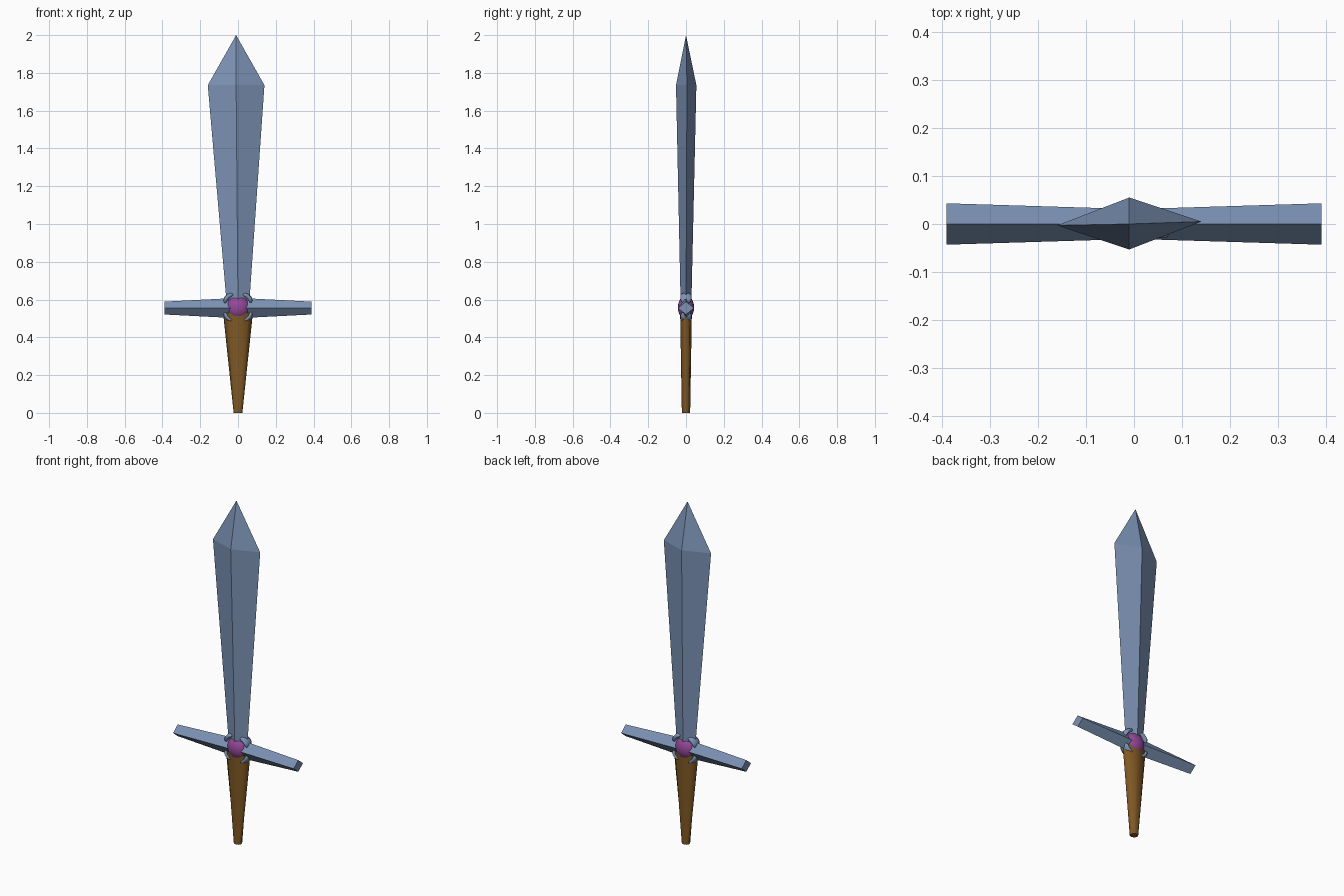
import bpy, bmesh, math
from mathutils import Vector

if "Cube" in bpy.data.objects:
    bpy.data.objects.remove(bpy.data.objects["Cube"], do_unlink=True)


def material(name, rgb):
    m = bpy.data.materials.new(name)
    m.use_nodes = True
    m.diffuse_color = (*rgb, 1)
    m.node_tree.nodes["Principled BSDF"].inputs["Base Color"].default_value = (*rgb, 1)
    return m


steel = material("blue steel", (0.20, 0.29, 0.46))
wood = material("brown grip", (0.22, 0.10, 0.018))
purple = material("purple gem", (0.30, 0.065, 0.32))


def loft(name, rings, mat, tip=None, smooth=False):
    """Skin a row of equal rings, capping the ends or closing to a tip."""
    bm = bmesh.new()
    loops = [[bm.verts.new(p) for p in ring] for ring in rings]
    n = len(loops[0])
    for a, b in zip(loops, loops[1:]):
        for i in range(n):
            j = (i + 1) % n
            bm.faces.new((a[i], a[j], b[j], b[i]))
    bm.faces.new(loops[0])
    if tip:
        top = bm.verts.new(tip)
        for i in range(n):
            bm.faces.new((loops[-1][i], loops[-1][(i + 1) % n], top))
    else:
        bm.faces.new(loops[-1])
    bmesh.ops.recalc_face_normals(bm, faces=bm.faces)
    mesh = bpy.data.meshes.new(name)
    bm.to_mesh(mesh)
    bm.free()
    mesh.materials.append(mat)
    obj = bpy.data.objects.new(name, mesh)
    bpy.context.collection.objects.link(obj)
    if smooth:
        for p in mesh.polygons:
            p.use_smooth = len(p.vertices) == 4
    return obj


def oval(z, rx, ry, n):
    return [(rx * math.cos(math.tau * i / n), ry * math.sin(math.tau * i / n), z) for i in range(n)]


def guard_ring(x, ry, rz):
    return [(x, ry, MID), (x, 0, MID + rz), (x, -ry, MID), (x, 0, MID - rz)]


MID = 0.555

# Blade: diamond section, widening to the shoulders, then a point
shoulder = [(0.14, 0.005, 1.735), (-0.01, 0.055, 1.735), (-0.16, -0.003, 1.735), (-0.01, -0.053, 1.735)]
loft("blade", [oval(MID, 0.058, 0.028, 4), shoulder], steel, tip=(-0.01, 0, 2))

# Crossguard: diamond bar, flaring in depth and thinning in height
loft("crossguard", [guard_ring(-0.39, 0.043, 0.034), guard_ring(0, 0.031, 0.054),
                    guard_ring(0.39, 0.043, 0.034)], steel)

# Grip: tapered oval handle
loft("grip", [oval(0, 0.023, 0.022, 8), oval(0.53, 0.079, 0.031, 8)], wood, smooth=True)

# Gem: flattened ball through the guard
bpy.ops.mesh.primitive_uv_sphere_add(segments=24, ring_count=16, radius=1, location=(0, 0, MID + 0.003))
gem = bpy.context.object
gem.name = "gem"
gem.scale = (0.062, 0.043, 0.062)
gem.data.materials.append(purple)
bpy.ops.object.shade_smooth()

# Claws: short curved bars on the four diagonals, bowed toward the gem
for sx, side in ((1, "left"), (-1, "right")):
    for sz, level in ((1, "upper"), (-1, "lower")):
        out = Vector((sx, 0, sz)).normalized()
        along = Vector((sx, 0, -sz)).normalized()
        rings = []
        for k in range(9):
            t = k / 4 - 1
            centre = Vector((0, 0, MID + 0.003)) + out * (0.066 + 0.012 * (1 - t * t)) + along * 0.036 * t
            r = 0.016 * math.sqrt(max(1 - t ** 4, 0.12))
            rings.append([centre + out * r * 0.8 * math.cos(a) + Vector((0, 1.9 * r * math.sin(a), 0))
                          for a in (math.tau * i / 10 for i in range(10))])
        loft(f"{level}_{side}_claw", rings, steel, smooth=True)
